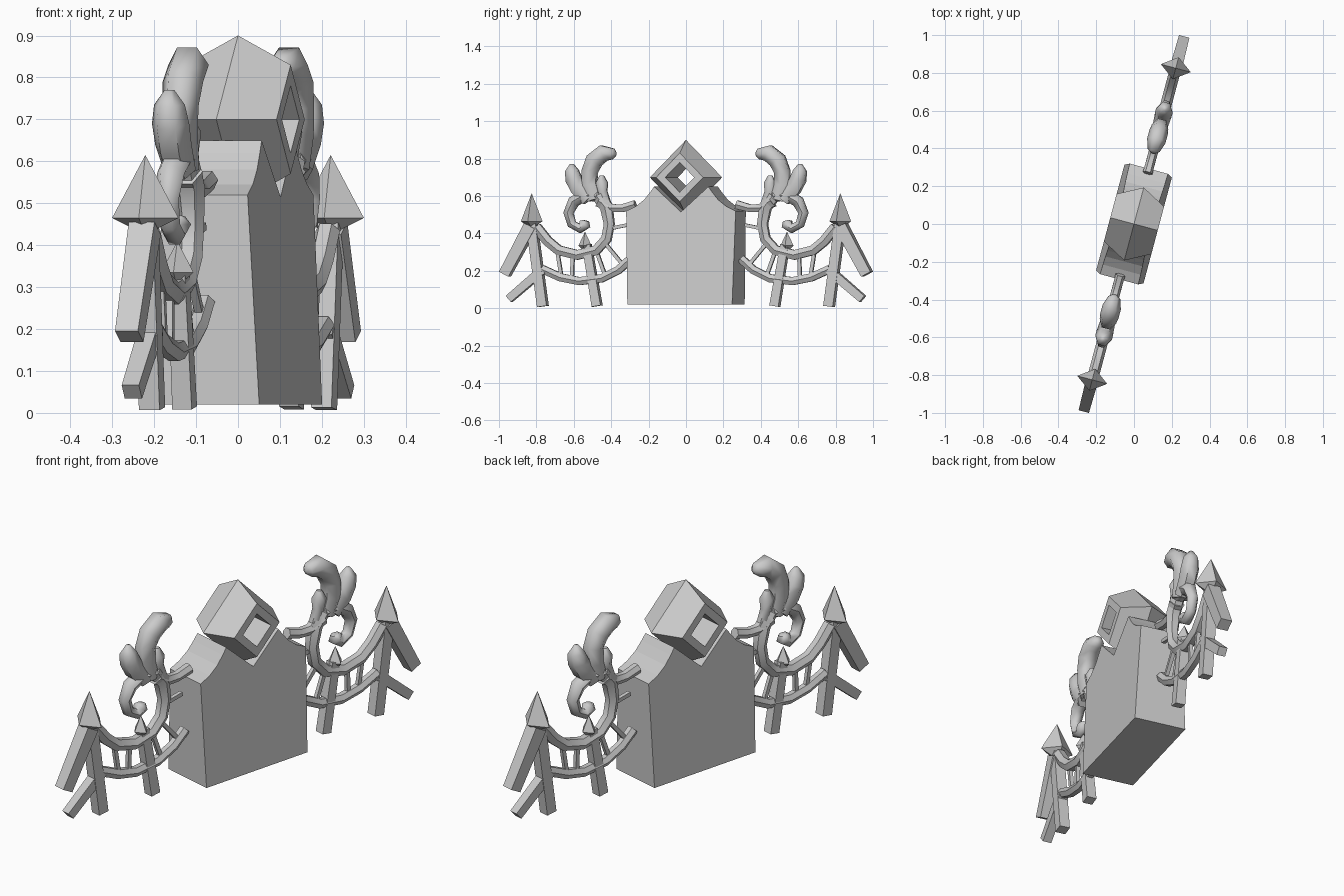
import bpy, bmesh, math
from mathutils import Vector

if "Cube" in bpy.data.objects:
    bpy.data.objects.remove(bpy.data.objects["Cube"])

TURN = math.radians(75)      # the fence runs along local X, then is turned
K = 1 / math.sin(TURN)       # side-view distance -> distance along the fence


def finish(name, bm, smooth=None, mirror=True):
    bmesh.ops.recalc_face_normals(bm, faces=bm.faces)
    me = bpy.data.meshes.new(name)
    bm.to_mesh(me)
    bm.free()
    ob = bpy.data.objects.new(name, me)
    bpy.context.collection.objects.link(ob)
    ob.rotation_euler.z = TURN
    if smooth:
        for p in me.polygons:
            p.use_smooth = True
        me.set_sharp_from_angle(angle=math.radians(smooth))
    if mirror:
        ob.modifiers.new("Mirror", 'MIRROR').use_mirror_merge = False
    return ob


def smooth_path(pts, steps):
    # Catmull-Rom through (position, height, radius, ...) points
    if steps < 2:
        return [Vector(p) for p in pts]
    v = [Vector(p) for p in pts]
    v = [2 * v[0] - v[1]] + v + [2 * v[-1] - v[-2]]
    out = []
    for a, b, c, d in zip(v, v[1:], v[2:], v[3:]):
        for i in range(steps):
            t = i / steps
            out.append(0.5 * (2 * b + (c - a) * t + (2 * a - 5 * b + 4 * c - d) * t * t
                              + (3 * b - a - 3 * c + d) * t ** 3))
    return out + [v[-2]]


def tube(name, pts, sides=6, steps=1, depth=1.0, smooth=None):
    # pts: (side-view position, height, radius); the path lies in the fence plane
    path = smooth_path(pts, steps)
    bm = bmesh.new()
    rings = []
    for i, p in enumerate(path):
        a, b = path[max(i - 1, 0)], path[min(i + 1, len(path) - 1)]
        t = Vector((b.x - a.x, b.y - a.y)).normalized()
        ring = []
        for s in range(sides):
            ang = 2 * math.pi * (s + 0.5) / sides
            n = p.z * math.cos(ang)
            ring.append(bm.verts.new(((p.x - t.y * n) * K, p.z * depth * math.sin(ang), p.y + t.x * n)))
        rings.append(ring)
    for r, q in zip(rings, rings[1:]):
        for s in range(sides):
            e = (s + 1) % sides
            bm.faces.new((r[s], r[e], q[e], q[s]))
    bm.faces.new(rings[0])
    bm.faces.new(rings[-1])
    return finish(name, bm, smooth)


def spear_head(name, y, base, top, low, wide, deep):
    # four-sided point with a shallow underside
    bm = bmesh.new()
    ring = [bm.verts.new((y * K + a * wide, b * deep, base)) for a, b in ((1, 0), (0, 1), (-1, 0), (0, -1))]
    tip, under = bm.verts.new((y * K, 0, top)), bm.verts.new((y * K, 0, low))
    for i in range(4):
        for end in (tip, under):
            bm.faces.new((ring[i], ring[(i + 1) % 4], end))
    finish(name, bm)


# Central pillar: curved shoulders, V notch, thinner towards the top
half = [(0.29, 0.02), (0.303, 0.52), (0.25, 0.545), (0.205, 0.58), (0.172, 0.62), (0.15, 0.65)]
outline = half + [(0, 0.515)] + [(-x, z) for x, z in reversed(half)]
bm = bmesh.new()
front, back = [[bm.verts.new((x, s * (0.131 - 0.05 * z), z)) for x, z in outline] for s in (-1, 1)]
for i in range(len(outline)):
    j = (i + 1) % len(outline)
    bm.faces.new((front[i], front[j], back[j], back[i]))
bm.faces.new(front)
bm.faces.new(back)
finish("central_pillar", bm, mirror=False)

# Diamond ornament: bevelled outside, square hole straight through
bm = bmesh.new()
section = [(0.13, -0.13), (0.2, 0), (0.13, 0.13), (0.08, 0.13), (0.08, -0.13)]
loops = [[bm.verts.new((r * a, v, 0.7 + r * b)) for a, b in ((1, 0), (0, 1), (-1, 0), (0, -1))]
         for r, v in section]
for i in range(len(loops)):
    p, q = loops[i], loops[(i + 1) % len(loops)]
    for s in range(4):
        e = (s + 1) % 4
        bm.faces.new((p[s], p[e], q[e], q[s]))
finish("diamond_ornament", bm, mirror=False)

# Posts and their pointed heads
tube("tall_post", [(0.765, 0.01, 0.036), (0.825, 0.45, 0.036)], sides=4)
tube("short_post", [(0.475, 0.012, 0.034), (0.53, 0.34, 0.03)], sides=4)
spear_head("tall_post_head", 0.825, 0.465, 0.615, 0.425, 0.06, 0.082)
spear_head("short_post_head", 0.54, 0.335, 0.41, 0.30, 0.036, 0.04)

# Sloping end bars
tube("upper_end_bar", [(0.83, 0.44, 0.045), (0.968, 0.182, 0.04)], sides=4)
tube("lower_end_bar", [(0.765, 0.205, 0.033), (0.945, 0.05, 0.03)], sides=4)

# Scroll rail sweeping from the leaves to the tall post
tube("scroll_rail", [(0.47, 0.60, 0.035), (0.425, 0.54, 0.036), (0.41, 0.45, 0.03), (0.425, 0.37, 0.03),
                     (0.48, 0.31, 0.03), (0.58, 0.285, 0.03), (0.68, 0.31, 0.03), (0.74, 0.36, 0.03),
                     (0.80, 0.435, 0.03)], smooth=50)
tube("lower_rail", [(0.295, 0.265, 0.025), (0.36, 0.205, 0.025), (0.45, 0.16, 0.025), (0.57, 0.145, 0.025),
                    (0.67, 0.165, 0.025), (0.77, 0.21, 0.025)], smooth=50)

# Curl ending in a knob
tube("curl", [(0.47, 0.60, 0.035), (0.54, 0.605, 0.036), (0.60, 0.57, 0.034), (0.628, 0.51, 0.028),
              (0.61, 0.45, 0.026), (0.565, 0.425, 0.027), (0.54, 0.45, 0.034), (0.535, 0.468, 0.018)], smooth=60)

# Leaves growing out of the scroll, and the stem to the pillar
tube("large_leaf", [(0.49, 0.58, 0.04), (0.515, 0.66, 0.044), (0.515, 0.73, 0.045), (0.49, 0.79, 0.05),
                    (0.44, 0.83, 0.05), (0.39, 0.825, 0.033), (0.375, 0.82, 0.012)], smooth=60)
tube("small_leaf", [(0.52, 0.58, 0.04), (0.575, 0.64, 0.045), (0.60, 0.69, 0.046), (0.61, 0.735, 0.038),
                    (0.61, 0.77, 0.012)], smooth=60)
tube("leaf_bud", [(0.42, 0.55, 0.025), (0.445, 0.62, 0.026), (0.45, 0.67, 0.034), (0.45, 0.71, 0.012)], smooth=60)
tube("pillar_stem", [(0.27, 0.555, 0.026), (0.34, 0.535, 0.024), (0.40, 0.535, 0.026), (0.46, 0.575, 0.04)],
     smooth=50)

# Thin struts
for a, b in (((0.315, 0.445), (0.41, 0.425)), ((0.335, 0.23), (0.43, 0.345)), ((0.43, 0.17), (0.48, 0.31)),
             ((0.61, 0.15), (0.605, 0.285)), ((0.665, 0.165), (0.69, 0.32))):
    tube("strut", [a + (0.013,), b + (0.013,)], sides=4)
